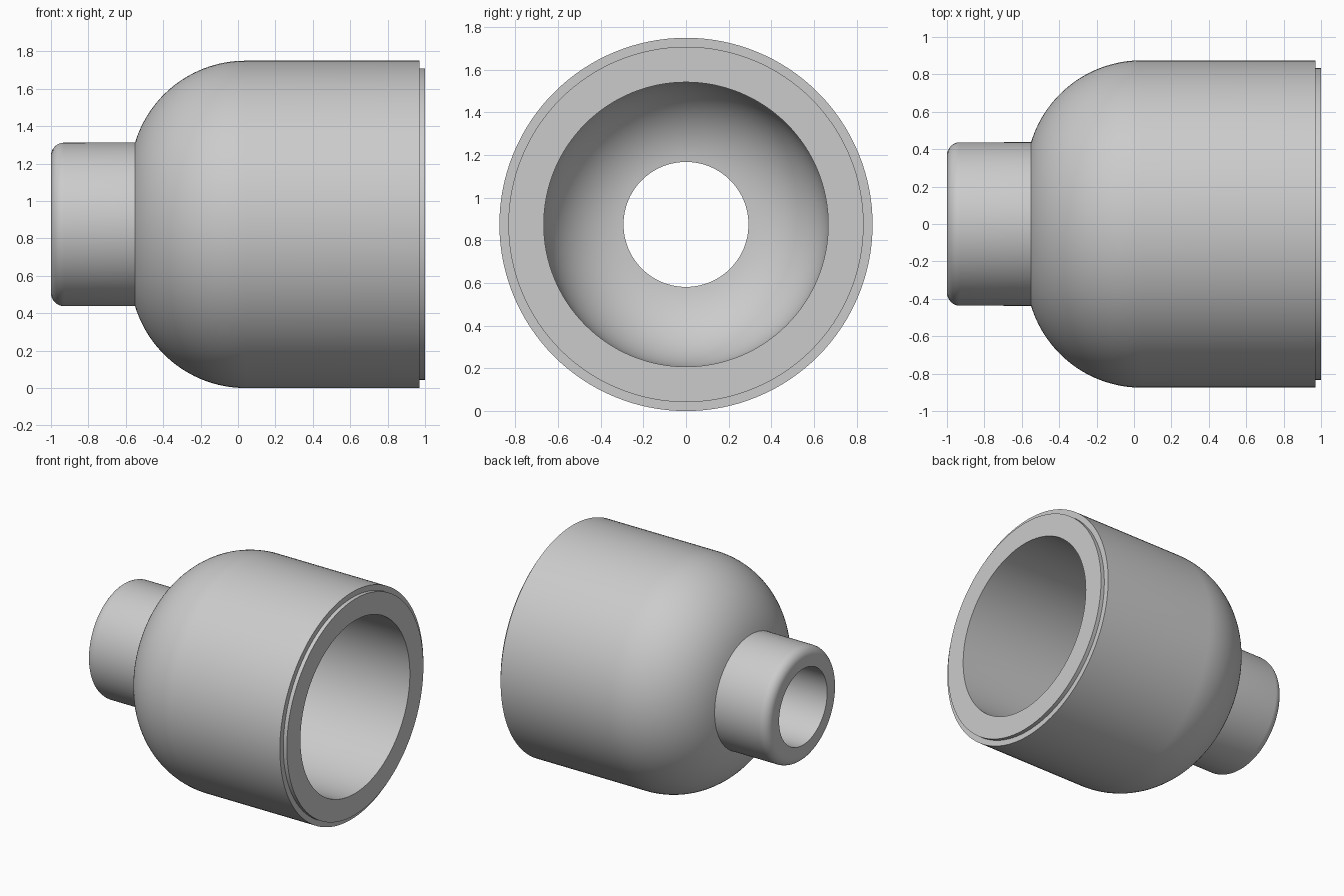
import bpy
import bmesh
from math import sin, cos, pi, atan2, asin, radians
from mathutils import Matrix, Vector

cube = bpy.data.objects.get("Cube")
if cube:
    bpy.data.objects.remove(cube, do_unlink=True)

AXIS_Z = 0.875       # height of the turning axis
SEGMENTS = 128
DOME_X, DOME_R = 0.04, 0.258   # centre of the shoulder arcs


def arc(cx, cr, radius, start, end, steps):
    """Points (x, radius) along a circular arc."""
    return [(cx + radius * cos(start + (end - start) * i / steps),
             cr + radius * sin(start + (end - start) * i / steps))
            for i in range(steps + 1)]


# Outer side: lip, cylinder, rounded shoulder, neck with filleted end
shoulder_end = atan2(0.437 - DOME_R, -0.59)
profile = [(1, 0.667), (1, 0.833), (0.97, 0.833), (0.97, 0.875)]
profile += arc(DOME_X, DOME_R, 0.617, pi / 2, shoulder_end, 28)
profile += arc(-0.93, 0.367, 0.07, pi / 2, pi, 8)

# Inner side: narrow bore, rounded inner shoulder, wide bore
inner_end = pi - asin((0.293 - DOME_R) / 0.409)
profile += [(-1, 0.293)]
profile += arc(DOME_X, DOME_R, 0.409, inner_end, pi / 2, 28)

# Turn the closed profile around the long axis
bm = bmesh.new()
verts = [bm.verts.new((x, 0, r)) for x, r in profile]
edges = [bm.edges.new((a, b)) for a, b in zip(verts, verts[1:] + verts[:1])]
bmesh.ops.spin(bm, geom=verts + edges, cent=Vector(), axis=(1, 0, 0),
               angle=2 * pi, steps=SEGMENTS, use_merge=True)
bmesh.ops.remove_doubles(bm, verts=bm.verts, dist=1e-5)
bmesh.ops.recalc_face_normals(bm, faces=bm.faces)
bm.transform(Matrix.Translation((0, 0, AXIS_Z)))

mesh = bpy.data.meshes.new("reducer_body")
bm.to_mesh(mesh)
bm.free()
body = bpy.data.objects.new("reducer_body", mesh)
bpy.context.collection.objects.link(body)

# Plain grey finish
grey = bpy.data.materials.new("light_grey")
grey.use_nodes = True
grey.diffuse_color = (0.6, 0.6, 0.6, 1)
grey.node_tree.nodes["Principled BSDF"].inputs["Base Color"].default_value = (0.6, 0.6, 0.6, 1)
mesh.materials.append(grey)

# Smooth shading with crisp machined edges
bpy.ops.object.select_all(action='DESELECT')
body.select_set(True)
bpy.context.view_layer.objects.active = body
bpy.ops.object.shade_smooth_by_angle(angle=radians(30))
